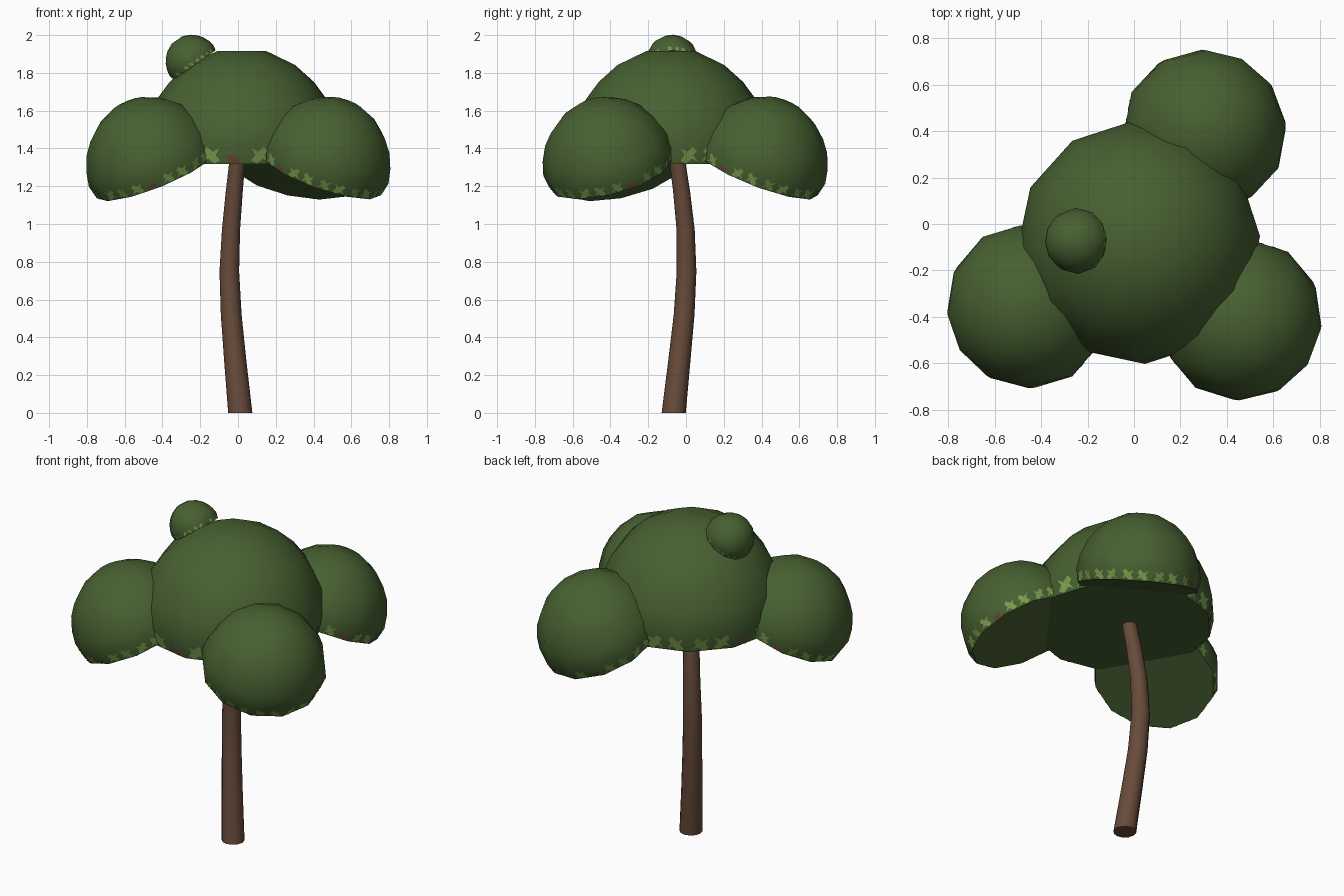
import bpy, bmesh, math
from mathutils import Vector, Matrix

if "Cube" in bpy.data.objects:
    bpy.data.objects.remove(bpy.data.objects["Cube"])


def material(name, rgb):
    m = bpy.data.materials.new(name)
    m.diffuse_color = (*rgb, 1)
    m.use_nodes = True
    m.node_tree.nodes["Principled BSDF"].inputs["Base Color"].default_value = m.diffuse_color
    return m


LEAF = material("dark leaf green", (0.062, 0.118, 0.031))
FRINGE = material("light leaf green", (0.20, 0.34, 0.075))
BARK = material("bark brown", (0.135, 0.069, 0.042))
BERRY = material("reddish brown", (0.15, 0.055, 0.035))
SIDES = 12


def ring_point(r, z, k):
    a = 2 * math.pi * k / SIDES
    return Vector((r * math.cos(a), r * math.sin(a), z))


def loft(bm, rings):
    """Skin a list of vertex rings and cap both ends."""
    vs = [[bm.verts.new(p) for p in ring] for ring in rings]
    for a, b in zip(vs, vs[1:]):
        for k in range(SIDES):
            n = (k + 1) % SIDES
            bm.faces.new((a[k], a[n], b[n], b[k]))
    bm.faces.new(vs[0][::-1])
    bm.faces.new(vs[-1])


def finish(name, bm, mats, matrix=None, smooth=True):
    me = bpy.data.meshes.new(name)
    if matrix:
        bm.transform(matrix)
    bm.to_mesh(me)
    bm.free()
    for m in mats:
        me.materials.append(m)
    ob = bpy.data.objects.new(name, me)
    bpy.context.collection.objects.link(ob)
    if smooth:
        bpy.ops.object.select_all(action='DESELECT')
        ob.select_set(True)
        bpy.context.view_layer.objects.active = ob
        bpy.ops.object.shade_smooth_by_angle(angle=math.radians(50))
    return ob


# Trunk: gently curved, tapering (x, y, z, radius)
path = [(0.012, -0.065, 0, 0.064), (-0.014, -0.036, 0.27, 0.059),
        (-0.036, -0.01, 0.52, 0.055), (-0.046, 0.003, 0.75, 0.052),
        (-0.037, -0.002, 0.97, 0.048), (-0.02, -0.023, 1.17, 0.045),
        (-0.003, -0.047, 1.34, 0.042)]
bm = bmesh.new()
loft(bm, [[Vector((x, y, 0)) + ring_point(r, z, k) for k in range(SIDES)]
          for x, y, z, r in path])
finish("trunk", bm, [BARK])

# Half-dome foliage profile for a unit radius (radius, height)
PROFILE = [(0.955, -0.155), (1.0, 0.05), (0.955, 0.27), (0.86, 0.50),
           (0.73, 0.675), (0.54, 0.845), (0.25, 0.985)]
# Ragged leaf patch outline on the lower band (across, up)
PATCH = [(-1, 0.12), (-0.35, 0.3), (0.3, 0.0), (0.95, 0.2), (0.5, 0.5),
         (0.9, 0.9), (0.2, 0.7), (-0.4, 1.0), (-0.85, 0.75), (-0.5, 0.5)]


def foliage(name, centre, radius, heading, tilt, spin=3):
    mat = (Matrix.Translation(centre)
           @ Matrix.Rotation(math.radians(heading), 4, 'Z')
           @ Matrix.Rotation(math.radians(tilt), 4, 'Y')
           @ Matrix.Rotation(math.radians(spin), 4, 'Z')
           @ Matrix.Scale(radius, 4))
    bm = bmesh.new()
    loft(bm, [[ring_point(r, z, k) for k in range(SIDES)] for r, z in PROFILE])
    finish(name, bm, [LEAF], mat)
    # fringe of thin leaf patches, two to each side of the dome
    bm = bmesh.new()
    (r0, z0), (r1, z1) = PROFILE[:2]
    for i in range(SIDES * 2):
        k, mid = i // 2, 0.27 + 0.46 * (i % 2)
        flip = -1 if i % 3 == 0 else 1
        brown = i % 7 == 3
        pts = []
        for u, v in PATCH:
            t = mid + 0.19 * u * flip
            h = v * (0.45 if brown else 0.85)
            low = ring_point(r0, z0, k).lerp(ring_point(r0, z0, k + 1), t)
            high = ring_point(r1, z1, k).lerp(ring_point(r1, z1, k + 1), t)
            p = low.lerp(high, h)
            out = ring_point(1, 0, k + 0.5)
            pts.append(bm.verts.new(p + out * 0.008))
        f = bm.faces.new(pts if flip > 0 else pts[::-1])
        f.material_index = int(brown)
    finish(name + "_fringe", bm, [FRINGE, BERRY], mat, smooth=False)


# Crown: one big dome, three outward-tilted lobes, one small tuft on top
foliage("main_crown", (0.02, -0.08, 1.40), 0.523, 0, 0)
foliage("left_lobe", (-0.452, -0.352, 1.315), 0.357, 210, 25)
foliage("right_lobe", (0.458, -0.408, 1.318), 0.354, -37, 24)
foliage("back_lobe", (0.302, 0.398, 1.318), 0.356, 60, 24)
foliage("top_tuft", (-0.242, -0.073, 1.86), 0.142, 180, 35)
